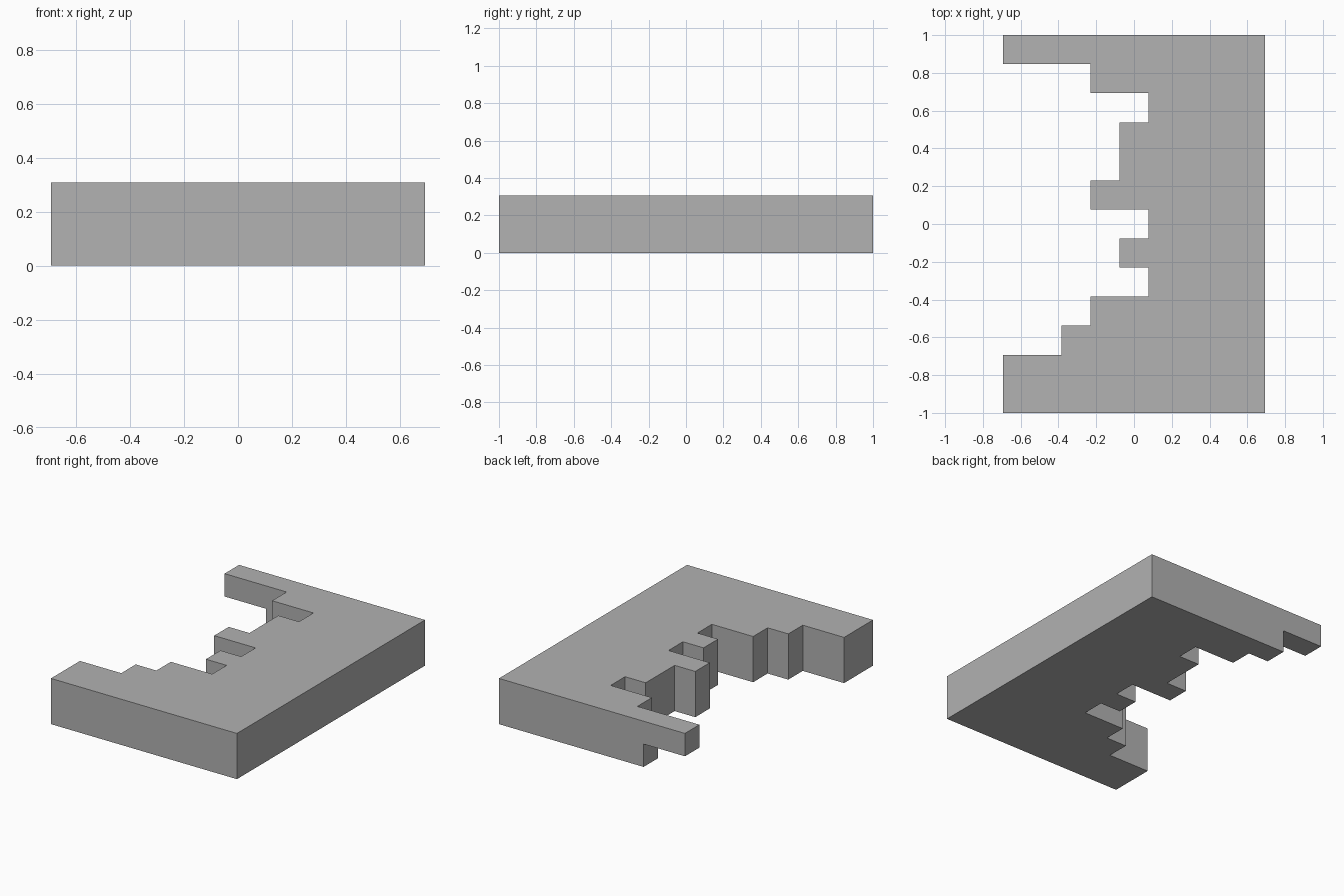
import bpy
import bmesh
from mathutils import Vector

cube = bpy.data.objects.get("Cube")
if cube:
    bpy.data.objects.remove(cube, do_unlink=True)

ROWS, COLS = 13, 9
U = 2 / ROWS                       # one block

# Starting column of the solid in each row, front to back
starts = [0, 0, 2, 3, 5, 4, 5, 3, 4, 4, 5, 3, 2]


def place(col, row):
    return Vector(((col - COLS / 2) * U, (row - ROWS / 2) * U, 0))


# Stepped outline: straight edge on one side, ragged on the other
outline = [place(COLS, ROWS), place(COLS, 0)]
for row, col in enumerate(starts):
    for point in (place(col, row), place(col, row + 1)):
        outline.append(point)

bm = bmesh.new()
base = bm.faces.new([bm.verts.new(p) for p in outline])


def extrude(face, offset):
    geom = bmesh.ops.extrude_face_region(bm, geom=[face])["geom"]
    verts = [g for g in geom if isinstance(g, bmesh.types.BMVert)]
    bmesh.ops.translate(bm, verts=verts, vec=offset)


extrude(base, Vector((0, 0, 2 * U)))
bmesh.ops.recalc_face_normals(bm, faces=bm.faces[:])

# Split into two layers and pull the overhanging tip out of the upper back end
bmesh.ops.bisect_plane(bm, geom=bm.verts[:] + bm.edges[:] + bm.faces[:],
                       plane_co=(0, 0, U), plane_no=(0, 0, 1))
target = place(starts[-1], ROWS - 0.5) + Vector((0, 0, 1.5 * U))
tip = min(bm.faces, key=lambda f: (f.calc_center_median() - target).length)
extrude(tip, Vector((-starts[-1] * U, 0, 0)))

# Merge coplanar faces
bmesh.ops.remove_doubles(bm, verts=bm.verts[:], dist=0.0001)
bmesh.ops.dissolve_limit(bm, angle_limit=0.01, verts=bm.verts[:], edges=bm.edges[:])
bmesh.ops.recalc_face_normals(bm, faces=bm.faces[:])

mesh = bpy.data.meshes.new("stepped_slab")
bm.to_mesh(mesh)
bm.free()
slab = bpy.data.objects.new("stepped_slab", mesh)
bpy.context.collection.objects.link(slab)

# Plain grey
grey = bpy.data.materials.new("plain grey")
grey.use_nodes = True
colour = (0.445, 0.445, 0.445, 1)
grey.diffuse_color = colour
grey.node_tree.nodes["Principled BSDF"].inputs["Base Color"].default_value = colour
mesh.materials.append(grey)
